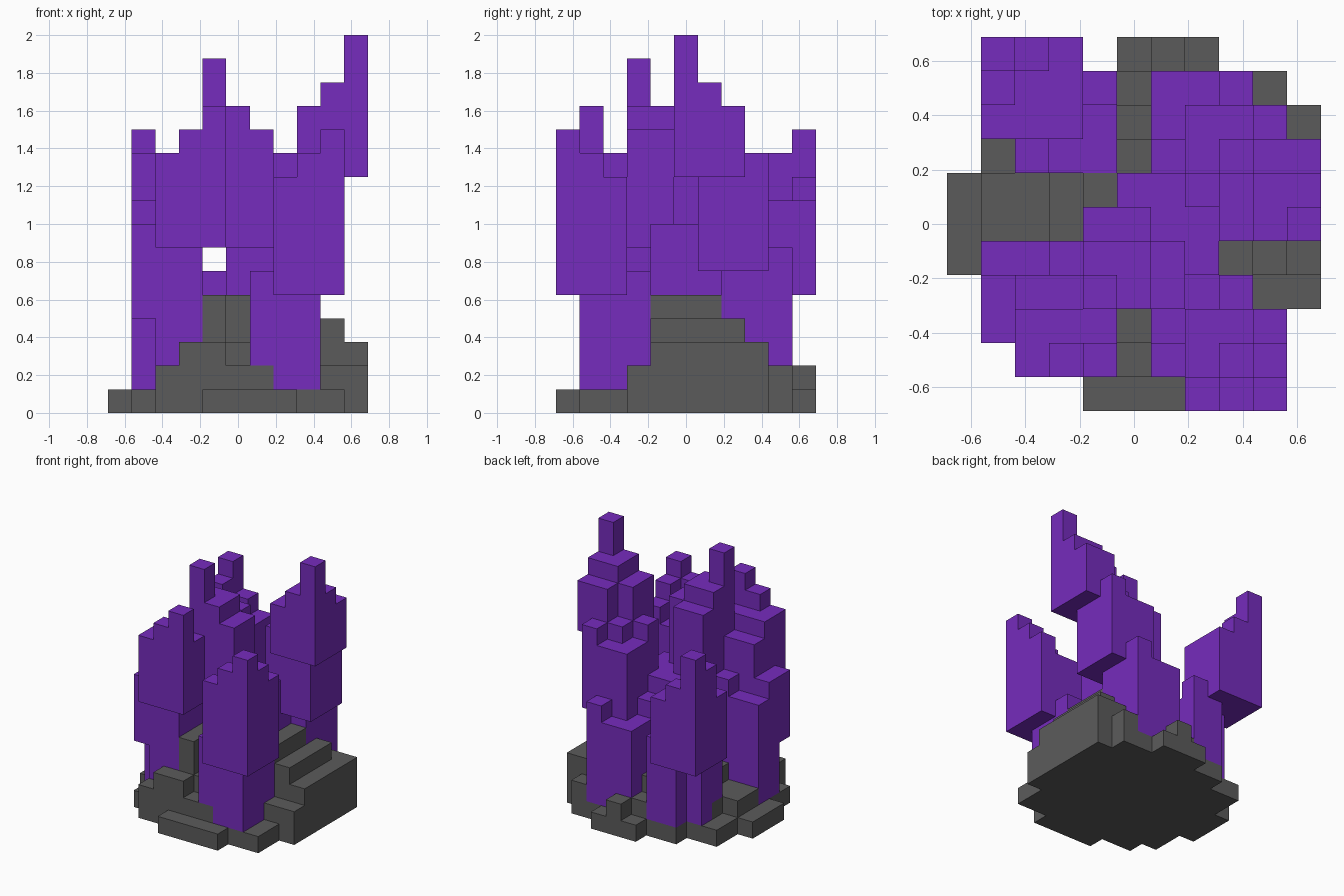
import bpy
import bmesh
from mathutils import Vector

if "Cube" in bpy.data.objects:
    bpy.data.objects.remove(bpy.data.objects["Cube"], do_unlink=True)

CELL = 0.125
HALF = 5.5


def make_material(name, rgb):
    mat = bpy.data.materials.new(name)
    mat.use_nodes = True
    color = (*rgb, 1.0)
    mat.diffuse_color = color
    mat.node_tree.nodes["Principled BSDF"].inputs["Base Color"].default_value = color
    return mat


stone = make_material("grey stone", (0.105, 0.105, 0.105))
purple = make_material("purple crystal", (0.18, 0.025, 0.51))

# Rock mound: column heights, one row per step from front to back
MOUND = [
    "00001111000",
    "00233221110",
    "01115311110",
    "01115511122",
    "11115555543",
    "12235555543",
    "12235555543",
    "01223411143",
    "01111311133",
    "00011211120",
    "00000121000",
]

# Crystal segment: corner column, inward direction, floor, peak height,
# and how far each of its nine columns drops below the peak
STEPPED = "012123233"
SPIRE = "023223339"
CRYSTALS = {
    "front_crystal": [
        (8, 1, -1, 1, 1, 8, STEPPED),
        (9, 0, -1, 1, 5, 12, STEPPED),
    ],
    "tall_crystal": [
        (8, 7, -1, 1, 1, 9, STEPPED),
        (9, 6, -1, 1, 6, 13, STEPPED),
        (10, 5, -1, 1, 10, 16, SPIRE),
    ],
    "middle_crystal": [
        (5, 4, 1, 1, 4, 10, "012122222"),
        (4, 3, 1, 1, 7, 15, SPIRE),
    ],
    "side_crystal": [
        (1, 2, 1, 1, 1, 4, "900000000"),
        (3, 2, -1, 1, 4, 10, "012122233"),
        (4, 1, -1, 1, 7, 13, "012222333"),
    ],
    "back_crystal": [
        (2, 9, 1, -1, 1, 6, "910111011"),
        (1, 10, 1, -1, 5, 12, "023133333"),
    ],
}


def segment_cells(ci, cj, dx, dy, floor, peak, drops):
    cells = set()
    for n, drop in enumerate(drops):
        i, j = ci + dx * (n % 3), cj + dy * (n // 3)
        cells |= {(i, j, k) for k in range(floor, peak - int(drop))}
    return cells


# Collect the cells of every part, without overlaps
parts = {"rock_base": {(i, j, k)
                       for j, row in enumerate(MOUND)
                       for i, height in enumerate(row)
                       for k in range(int(height))}}
filled = set(parts["rock_base"])
for name, segments in CRYSTALS.items():
    cells = set()
    for segment in segments:
        cells |= segment_cells(*segment)
    parts[name] = cells - filled
    filled |= cells


def build_part(name, cells, mat):
    """Skin the exposed sides of a set of cells and merge flat areas."""
    bm = bmesh.new()
    corners = {}

    def corner(p):
        key = tuple(round(c) for c in p)
        if key not in corners:
            x, y, z = key
            corners[key] = bm.verts.new(
                ((x - HALF) * CELL, (y - HALF) * CELL, z * CELL))
        return corners[key]

    for cell in sorted(cells):
        for axis in range(3):
            for side in (0, 1):
                neighbour = list(cell)
                neighbour[axis] += 2 * side - 1
                if tuple(neighbour) in filled:
                    continue
                u, v = Vector((0, 0, 0)), Vector((0, 0, 0))
                u[(axis + 1) % 3] = 1
                v[(axis + 2) % 3] = 1
                start = Vector(cell)
                start[axis] += side
                loop = [start, start + u, start + u + v, start + v]
                if side == 0:
                    loop.reverse()
                bm.faces.new([corner(p) for p in loop])
    bmesh.ops.dissolve_limit(bm, angle_limit=0.01, verts=bm.verts[:],
                             edges=bm.edges[:])
    mesh = bpy.data.meshes.new(name)
    bm.to_mesh(mesh)
    bm.free()
    mesh.materials.append(mat)
    obj = bpy.data.objects.new(name, mesh)
    bpy.context.collection.objects.link(obj)


for name, cells in parts.items():
    build_part(name, cells, stone if name == "rock_base" else purple)
